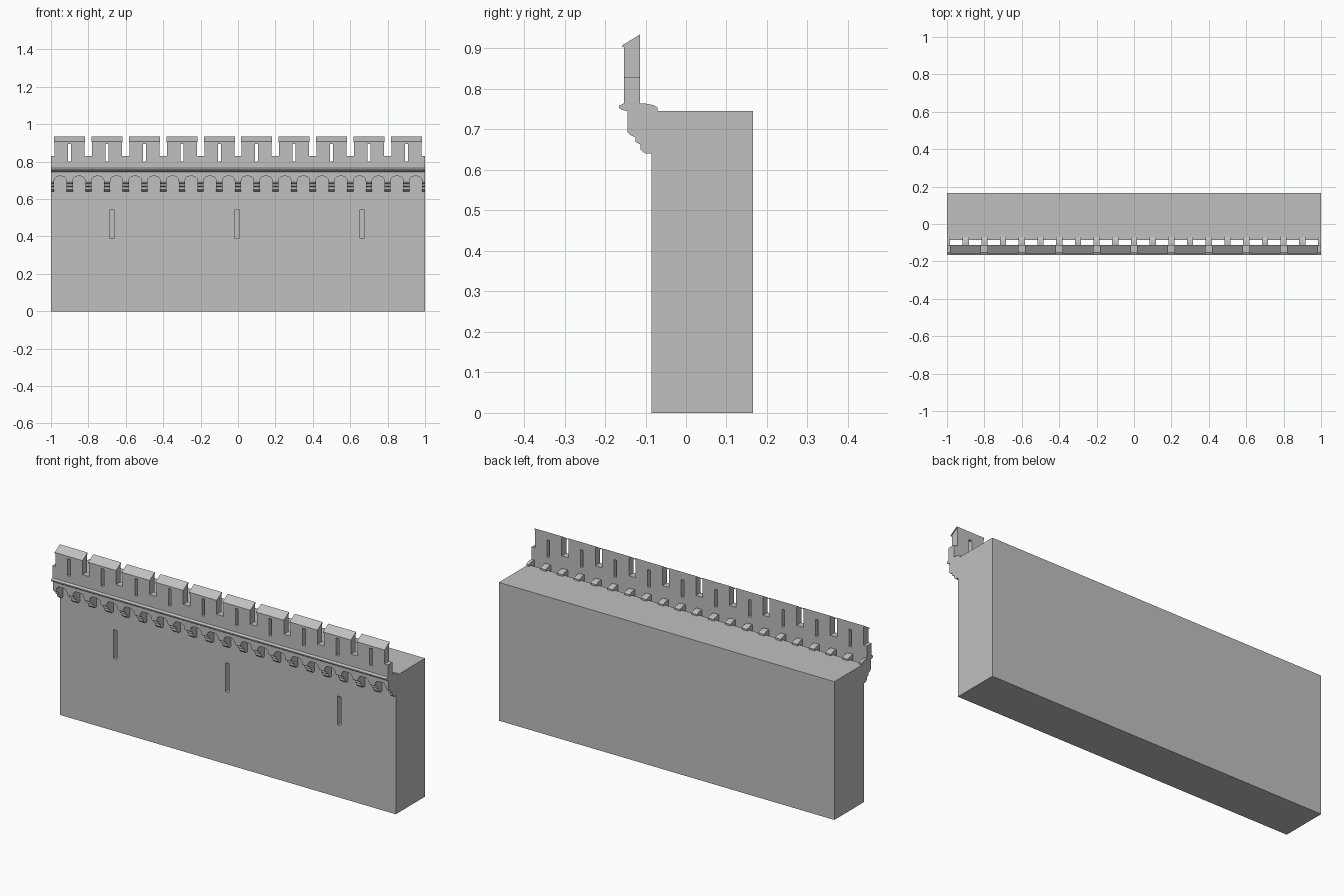
import bpy, bmesh
from math import sin, cos, pi

default = bpy.data.objects.get("Cube")
if default:
    bpy.data.objects.remove(default)

stone = bpy.data.materials.new("grey_stone")
stone.use_nodes = True
COLOUR = (0.53, 0.53, 0.53, 1)
stone.diffuse_color = COLOUR
stone.node_tree.nodes["Principled BSDF"].inputs["Base Color"].default_value = COLOUR


def build(name, prisms):
    """Make one object from prisms given as (corner points, sweep vector)."""
    bm = bmesh.new()
    for points, sweep in prisms:
        face = bm.faces.new([bm.verts.new(p) for p in points])
        swept = bmesh.ops.extrude_face_region(bm, geom=[face], use_keep_orig=True)
        moved = [g for g in swept["geom"] if isinstance(g, bmesh.types.BMVert)]
        bmesh.ops.translate(bm, verts=moved, vec=sweep)
    bmesh.ops.recalc_face_normals(bm, faces=bm.faces)
    mesh = bpy.data.meshes.new(name)
    bm.to_mesh(mesh)
    bm.free()
    mesh.materials.append(stone)
    obj = bpy.data.objects.new(name, mesh)
    bpy.context.collection.objects.link(obj)
    return obj


def along_x(profile, x0, x1):
    return [(x0, y, z) for y, z in profile], (x1 - x0, 0, 0)


def along_y(outline, y0, y1):
    return [(x, y0, z) for x, z in outline], (0, y1 - y0, 0)


def slot(x, width, z0, z1, y0, y1):
    a, b = x - width / 2, x + width / 2
    return along_y([(a, z0), (b, z0), (b, z1), (a, z1)], y0, y1)


def cut(obj, prisms):
    """Cut the prisms out of the object and drop the cutter."""
    cutter = build("slot_cutter", prisms)
    cutter.hide_render = True
    mod = obj.modifiers.new("slots", "BOOLEAN")
    mod.operation, mod.solver, mod.object = "DIFFERENCE", "EXACT", cutter
    bpy.context.view_layer.update()
    evaluated = obj.evaluated_get(bpy.context.evaluated_depsgraph_get())
    mesh = bpy.data.meshes.new_from_object(evaluated)
    obj.modifiers.clear()
    obj.data = mesh
    bpy.data.objects.remove(cutter)


FRONT, BACK = -0.085, 0.165          # main wall faces
OUTER, INNER = -0.153, -0.113        # parapet faces
PANEL = -0.145                       # arched panel face
merlons = [-0.9 + 0.2 * i for i in range(10)]

# Main wall with three arrow slits
wall = build("main_wall", [along_x(
    [(FRONT, 0), (BACK, 0), (BACK, 0.745), (FRONT, 0.745)], -1, 1)])
cut(wall, [slot(x, 0.021, 0.39, 0.545, FRONT - 0.1, FRONT + 0.06)
           for x in (-0.673, -0.005, 0.663)])

# Crenellated parapet with sloped merlon tops and slits
outline = [(-1, 0.75), (-1, 0.83)]
for x in merlons:
    a, b = x - 0.08, x + 0.08
    outline += [(a, 0.83), (a, 0.95), (b, 0.95), (b, 0.83)]
outline += [(1, 0.83), (1, 0.75)]
parapet = build("parapet", [along_y(outline, OUTER, INNER)])
for v in parapet.data.vertices:
    if v.co.z > 0.9:
        v.co.z = 0.904 if v.co.y < -0.13 else 0.928
cut(parapet, [slot(x, 0.016, 0.8, 0.893, OUTER - 0.05, INNER + 0.05) for x in merlons])

# Thin sloping slabs on the merlons
cap = [(-0.157, 0.902), (-0.157, 0.908), (INNER, 0.935), (INNER, 0.927)]
build("merlon_caps", [along_x(cap, x - 0.083, x + 0.083) for x in merlons])

# Projecting string course
build("string_course", [along_x(
    [(PANEL, 0.745), (-0.16, 0.749), (-0.165, 0.753), (-0.165, 0.759),
     (OUTER, 0.765), (INNER, 0.765), (INNER, 0.745)], -1, 1)])

# Panel with a row of round-cornered arches
HALF, R, TOP, FOOT = 0.033, 0.024, 0.722, 0.693
edge = [(-1, 0.745), (-1, FOOT)]
for i in range(20):
    c = -0.95 + 0.1 * i
    edge.append((c - HALF, FOOT))
    for side in (-1, 1):
        arc = [(c + side * (HALF - R + R * cos(k * pi / 10)),
                TOP - R + R * sin(k * pi / 10)) for k in range(6)]
        edge += arc if side < 0 else arc[::-1]
    edge.append((c + HALF, FOOT))
edge += [(1, FOOT), (1, 0.745)]
build("arched_panel", [along_y(edge, PANEL, INNER)])

# Stepped corbels, halved at both ends of the wall
corbel = [(FRONT + 0.01, 0.64), (-0.1, 0.64), (-0.112, 0.65), (-0.112, 0.663),
          (-0.125, 0.669), (-0.125, 0.68), (-0.14, 0.688), (-0.143, 0.693),
          (-0.143, 0.75), (INNER - 0.01, 0.764), (-0.1, 0.764), (-0.08, 0.76),
          (-0.07, 0.754), (-0.07, 0.74), (FRONT + 0.01, 0.74)]
build("corbels", [along_x(corbel, max(-1, x - 0.0165), min(1, x + 0.0165))
                  for x in [-1 + 0.1 * i for i in range(21)]])
